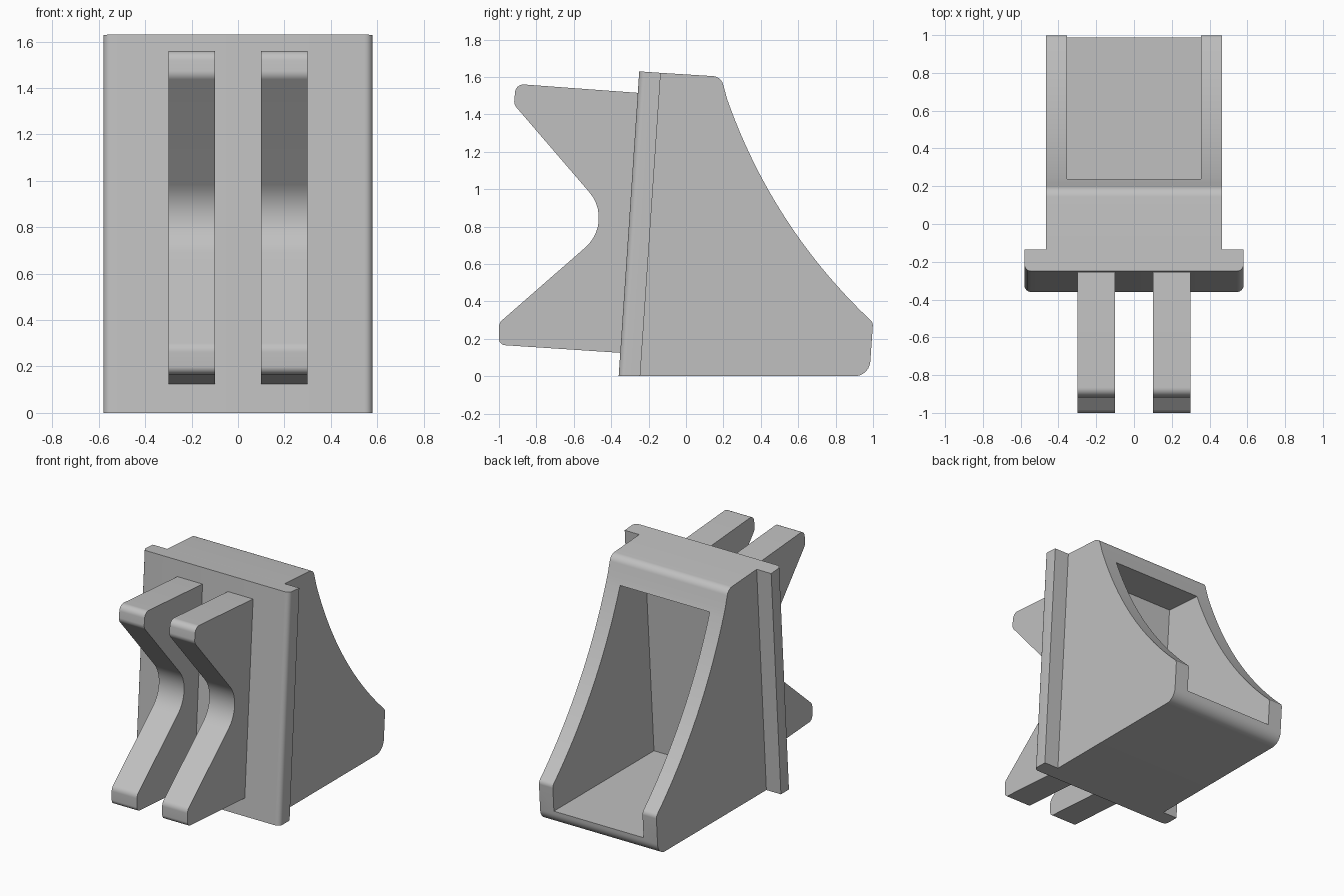
import bpy
import bmesh
import math
from mathutils import Vector

cube = bpy.data.objects.get("Cube")
if cube:
    bpy.data.objects.remove(cube, do_unlink=True)

grey = bpy.data.materials.new("plain grey")
grey.use_nodes = True
colour = (0.53, 0.53, 0.53, 1)
grey.diffuse_color = colour
grey.node_tree.nodes["Principled BSDF"].inputs["Base Color"].default_value = colour


def rounded(corners, steps=10):
    """Turn (y, z, radius) corners into a profile with arcs at the corners."""
    profile = []
    for i, (y, z, radius) in enumerate(corners):
        p = Vector((y, z))
        if not radius:
            profile.append(p)
            continue
        a = (Vector(corners[i - 1][:2]) - p).normalized()
        b = (Vector(corners[(i + 1) % len(corners)][:2]) - p).normalized()
        half = a.angle(b) / 2
        centre = p + (a + b).normalized() * radius / math.sin(half)
        start = p + a * radius / math.tan(half) - centre
        end = p + b * radius / math.tan(half) - centre
        sweep = math.pi - 2 * half
        for k in range(steps + 1):
            t = k / steps
            profile.append(centre + (start * math.sin((1 - t) * sweep)
                                     + end * math.sin(t * sweep)) / math.sin(sweep))
    return profile


def prism(name, profile, x0, x1, bevel=None):
    """Extrude a side profile across x; optionally round chosen edges."""
    bm = bmesh.new()
    face = bm.faces.new([bm.verts.new((x0, y, z)) for y, z in profile])
    out = bmesh.ops.extrude_face_region(bm, geom=[face])
    moved = [v for v in out["geom"] if isinstance(v, bmesh.types.BMVert)]
    bmesh.ops.translate(bm, vec=(x1 - x0, 0, 0), verts=moved)
    bmesh.ops.recalc_face_normals(bm, faces=bm.faces)
    if bevel:
        edges = [e for e in bm.edges if bevel(e)]
        bmesh.ops.bevel(bm, geom=edges, offset=0.035, segments=6,
                        profile=0.5, affect='EDGES')
    mesh = bpy.data.meshes.new(name)
    bm.to_mesh(mesh)
    bm.free()
    obj = bpy.data.objects.new(name, mesh)
    bpy.context.collection.objects.link(obj)
    mesh.materials.append(grey)
    return obj


def select(obj):
    bpy.ops.object.select_all(action='DESELECT')
    obj.select_set(True)
    bpy.context.view_layer.objects.active = obj


# Leaning mounting plate with rounded front side edges
plate = prism("mounting_plate",
              [(-0.36, 0), (-0.25, 1.63), (-0.135, 1.622), (-0.245, 0)],
              -0.58, 0.58,
              lambda e: abs(e.verts[0].co.z - e.verts[1].co.z) > 1
              and min(v.co.y for v in e.verts) < -0.3)

# Hollow body with a concave sloping back
slope = [Vector((0.2, 1.54)), Vector((0.435, 0.829)), Vector((0.975, 0.31))]
curve = []
for k in range(1, 24):
    t = k / 24
    p = slope[0] * (1 - t) ** 2 + slope[1] * 2 * t * (1 - t) + slope[2] * t * t
    curve.append((p.x, p.y, 0))
body = prism("hollow_body", rounded(
    [(-0.245, 0, 0), (-0.135, 1.622, 0), (0.187, 1.602, 0.06)] + curve
    + [(1.0, 0.287, 0.04), (0.98, 0, 0.085)]), -0.465, 0.465)
cutter = prism("cavity_cutter",
               [(-0.145, 0.1), (-0.05, 1.45), (0.235, 1.43), (1.2, 1.36), (1.2, 0.1)],
               -0.355, 0.355)
cutter.hide_render = True
cut = body.modifiers.new("cavity", 'BOOLEAN')
cut.operation = 'DIFFERENCE'
cut.solver = 'EXACT'
cut.object = cutter
select(body)
bpy.ops.object.modifier_apply(modifier=cut.name)
bpy.data.objects.remove(cutter, do_unlink=True)

# Pair of forked front prongs
prong_profile = rounded([
    (-0.2, 1.511, 0), (-0.91, 1.563, 0.045), (-0.92, 1.453, 0.05),
    (-0.381, 0.826, 0.21), (-1.0, 0.285, 0.05), (-1.0, 0.168, 0.035),
    (-0.3, 0.122, 0)])
prongs = [prism(side + "_prong", prong_profile, x - 0.1, x + 0.1)
          for side, x in (("left", 0.2), ("right", -0.2))]

# Smooth the rounded parts, keep edges sharp
for obj in [plate, body] + prongs:
    select(obj)
    bpy.ops.object.shade_smooth_by_angle(angle=math.radians(25))
